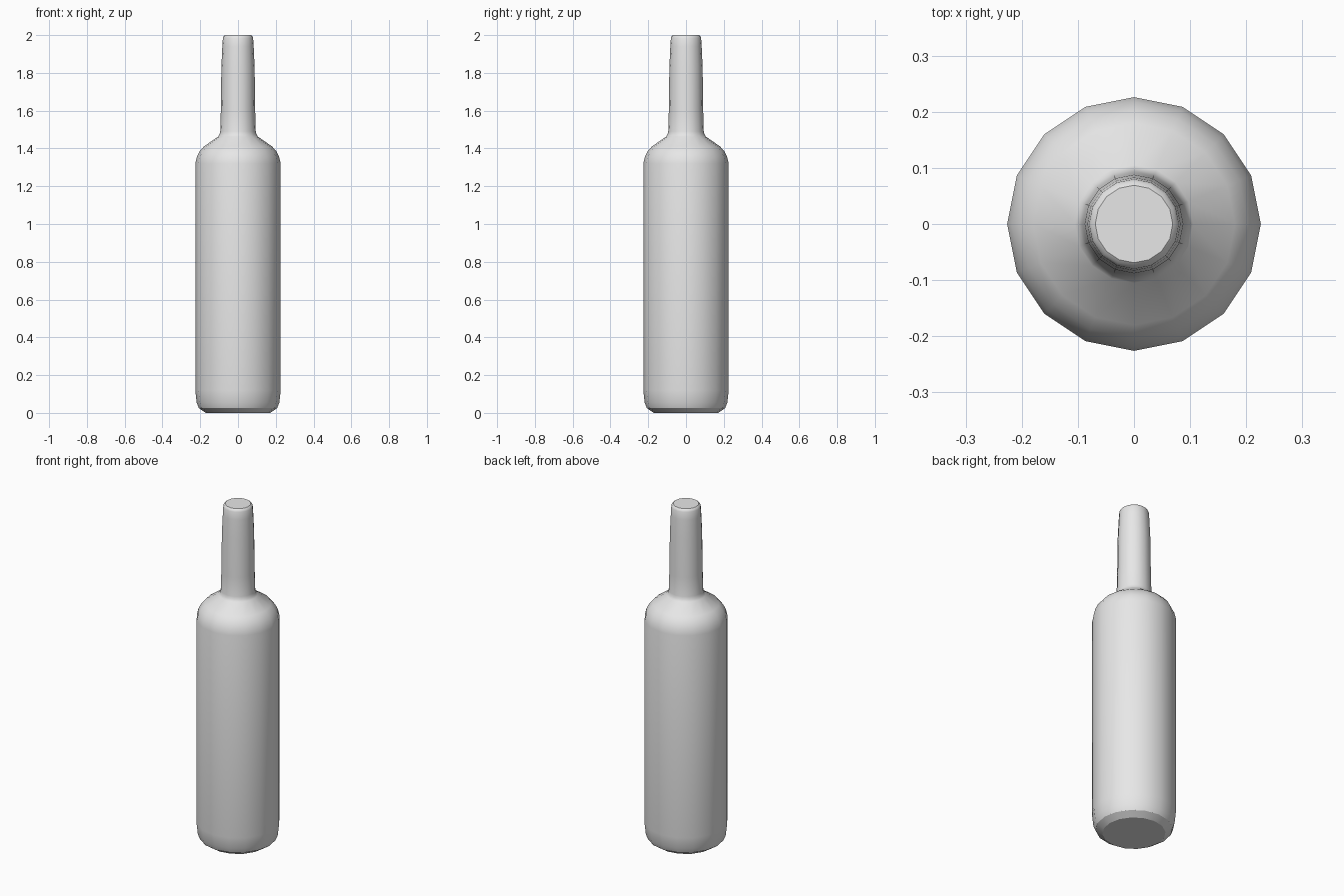
import bpy
import bmesh
import math

cube = bpy.data.objects.get("Cube")
if cube:
    bpy.data.objects.remove(cube, do_unlink=True)

SIDES = 16

# Pale grey material
grey = bpy.data.materials.new("pale_grey")
grey.use_nodes = True
colour = (0.8, 0.8, 0.8, 1.0)
grey.diffuse_color = colour
grey.node_tree.nodes["Principled BSDF"].inputs["Base Color"].default_value = colour

# Bottle outline from base to mouth: (radius, height)
outline = [
    (0.17, 0.0), (0.207, 0.025), (0.219, 0.055), (0.226, 0.12),
    (0.226, 1.32), (0.218, 1.355), (0.203, 1.385), (0.18, 1.411),
    (0.105, 1.463), (0.098, 1.475), (0.094, 1.49),
    (0.091, 1.6), (0.088, 1.83), (0.083, 1.94),
    (0.08, 1.985), (0.076, 1.994), (0.069, 2.0),
]


def lathe(name, profile, material):
    """Revolve a profile around z and cap both ends."""
    bm = bmesh.new()
    rings = []
    for radius, height in profile:
        ring = []
        for i in range(SIDES):
            a = math.tau * i / SIDES
            ring.append(bm.verts.new((radius * math.cos(a), radius * math.sin(a), height)))
        rings.append(ring)
    for low, high in zip(rings, rings[1:]):
        for i in range(SIDES):
            j = (i + 1) % SIDES
            bm.faces.new((low[i], low[j], high[j], high[i]))
    bm.faces.new(rings[0][::-1])
    bm.faces.new(rings[-1])
    mesh = bpy.data.meshes.new(name)
    bm.to_mesh(mesh)
    bm.free()
    mesh.materials.append(material)
    obj = bpy.data.objects.new(name, mesh)
    bpy.context.collection.objects.link(obj)
    return obj


bottle = lathe("bottle", outline, grey)

# Smooth sides, crisp base and mouth
bpy.ops.object.select_all(action="DESELECT")
bottle.select_set(True)
bpy.context.view_layer.objects.active = bottle
bpy.ops.object.shade_smooth_by_angle(angle=math.radians(30))
